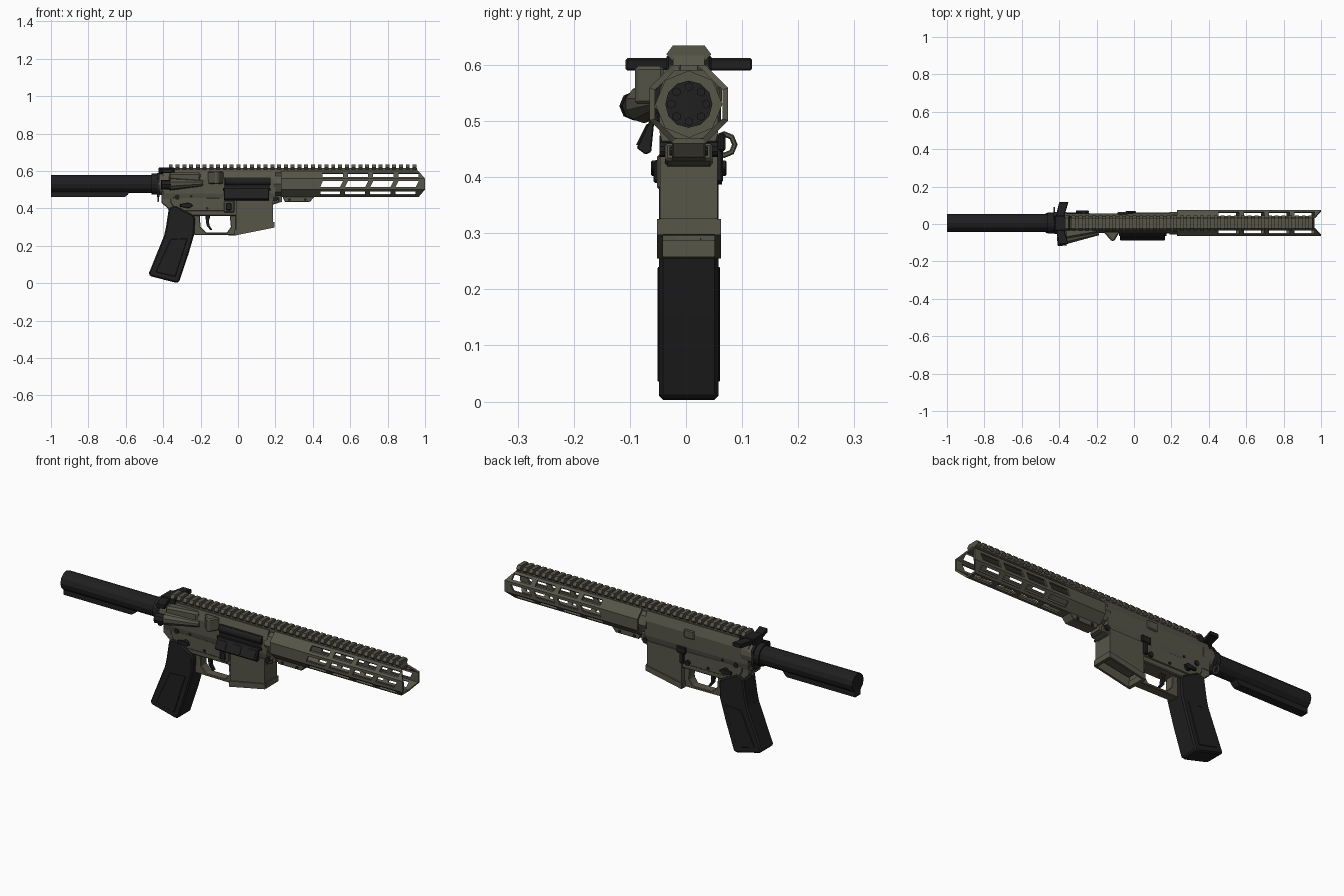
import bpy, bmesh, math
from mathutils import Vector

if "Cube" in bpy.data.objects:
    bpy.data.objects.remove(bpy.data.objects["Cube"], do_unlink=True)

CY = 0.005   # centre plane of the body
AXIS = 0.53  # height of the bore line


def material(name, col):
    m = bpy.data.materials.new(name)
    m.use_nodes = True
    m.diffuse_color = (*col, 1)
    bsdf = m.node_tree.nodes["Principled BSDF"]
    bsdf.inputs["Base Color"].default_value = (*col, 1)
    bsdf.inputs["Roughness"].default_value = 0.7
    return m


OLIVE = material("olive drab", (0.095, 0.092, 0.066))
BLACK = material("matte black", (0.014, 0.014, 0.015))


def finish(name, bm, mat, bevel=0):
    bmesh.ops.recalc_face_normals(bm, faces=bm.faces)
    me = bpy.data.meshes.new(name)
    bm.to_mesh(me)
    bm.free()
    me.materials.append(mat)
    ob = bpy.data.objects.new(name, me)
    bpy.context.collection.objects.link(ob)
    if bevel:
        b = ob.modifiers.new("bevel", "BEVEL")
        b.width, b.segments, b.limit_method = bevel, 1, "ANGLE"
    return ob


def extrude(name, pts, a, b, mat, plane="xz", bevel=0):
    """Extrude a 2D outline between a and b along the axis missing from plane."""
    place = {"xz": lambda p, d: (p[0], d, p[1]),
             "yz": lambda p, d: (d, p[0], p[1]),
             "xy": lambda p, d: (p[0], p[1], d)}[plane]
    bm = bmesh.new()
    rings = [[bm.verts.new(place(p, d)) for p in pts] for d in (a, b)]
    for r in rings:
        bm.faces.new(r)
    for i in range(len(pts)):
        j = (i + 1) % len(pts)
        bm.faces.new((rings[0][i], rings[0][j], rings[1][j], rings[1][i]))
    return finish(name, bm, mat, bevel)


def slab(name, pts, half, mat, bevel=0):
    return extrude(name, pts, CY - half, CY + half, mat, "xz", bevel)


def box(name, x, y, z, mat, bevel=0):
    pts = [(x[0], z[0]), (x[1], z[0]), (x[1], z[1]), (x[0], z[1])]
    return extrude(name, pts, y[0], y[1], mat, "xz", bevel)


def rod(name, p, q, r1, mat, r2=None, n=12):
    """Cylinder or cone between two points."""
    p, q = Vector(p), Vector(q)
    bm = bmesh.new()
    bmesh.ops.create_cone(bm, cap_ends=True, segments=n, radius1=r1,
                          radius2=r1 if r2 is None else r2, depth=(q - p).length)
    rot = (q - p).to_track_quat("Z", "Y").to_matrix().to_4x4()
    bmesh.ops.rotate(bm, verts=bm.verts, cent=(0, 0, 0), matrix=rot.to_3x3())
    bmesh.ops.translate(bm, verts=bm.verts, vec=(p + q) / 2)
    return finish(name, bm, mat)


# Handguard: octagonal shell with rows of slots left open
def handguard():
    bm = bmesh.new()
    R = 0.07 / math.cos(math.pi / 8)
    corners = [Vector((math.cos(a), math.sin(a))) * R
               for a in (math.pi / 8 + k * math.pi / 4 for k in range(8))]
    loop = [(corners[k].lerp(corners[(k + 1) % 8], t))
            for k in range(8) for t in (0, 0.24, 0.76)]
    xs = [0.23, 0.44]
    for i in range(4):
        s = 0.445 + i * 0.135
        xs += [s, s + 0.108]
    xs.append(1.0)
    rows = []
    for i, x in enumerate(xs):
        row = []
        for k, p in enumerate(loop):
            dx = 0
            if i == len(xs) - 1:
                dx = -0.035 * max(0, (abs(p.y) - 0.029) / 0.041)
            elif i > 1 and k % 3:
                dx = 0.008 if p.y > 0 else -0.008
            row.append(bm.verts.new((x + dx, CY + p.x, AXIS + p.y)))
        rows.append(row)
    n = len(loop)
    for i in range(len(xs) - 1):
        for k in range(n):
            slot = k % 3 == 1 and i >= 2 and i % 2 == 0 and i < len(xs) - 2
            if slot and k // 3 != 1:
                continue
            j = (k + 1) % n
            bm.faces.new((rows[i][k], rows[i + 1][k], rows[i + 1][j], rows[i][j]))
    ob = finish("handguard", bm, OLIVE)
    s = ob.modifiers.new("wall", "SOLIDIFY")
    s.thickness, s.offset = 0.010, -1


handguard()

# Top rail with teeth
slab("rail_base", [(-0.37, 0.59), (0.965, 0.59), (0.955, 0.617), (-0.37, 0.617)], 0.028, OLIVE)
tooth = [(-.03, .608), (.03, .608), (.04, .619), (.028, .635), (-.028, .635), (-.04, .619)]
tooth = [(CY + y, z) for y, z in tooth]
for i in range(37):
    x = -0.37 + i * 0.0362
    extrude("rail_tooth", tooth, x, x + 0.021, OLIVE, "yz")

# Upper receiver
upper = [(-.045, .45), (.045, .45), (.052, .48), (.052, .555), (.034, .6),
         (-.034, .6), (-.052, .555), (-.052, .48)]
extrude("upper_receiver", [(CY + y, z) for y, z in upper], -0.4, 0.2, OLIVE, "yz")
rod("barrel_nut", (0.19, CY, AXIS), (0.25, CY, AXIS), 0.06, OLIVE, n=8)
rod("bore_disc", (0.25, CY, AXIS), (0.254, CY, AXIS), 0.042, BLACK)
for i in range(8):
    a = i * math.pi / 4
    y, z = CY + 0.031 * math.cos(a), AXIS + 0.031 * math.sin(a)
    rod("bore_lug", (0.25, y, z), (0.262, y, z), 0.008, BLACK, n=6)
slab("upper_front_lug", [(0.18, .42), (.235, .435), (.235, .47), (.18, .47)], 0.03, OLIVE)

# Forward assist and case deflector on the right
rod("assist_housing", (-0.365, -0.075, 0.53), (-0.19, -0.045, 0.535), 0.034, OLIVE, 0.016, 10)
extrude("assist_web", [(-.37, .0), (-.37, -.08), (-.2, -.05), (-.2, 0)], .52, .592, OLIVE, "xy", 0.01)
rod("assist_button", (-0.41, -0.093, 0.527), (-0.362, -0.088, 0.527), 0.026, BLACK, n=8)
extrude("case_deflector", [(-.165, -.04), (-.12, -.092), (-.105, -.09), (-.075, -.04)],
        0.53, 0.598, OLIVE, "xy", 0.006)

# Ejection port and its open cover
box("ejection_port", (-.075, .17), (-.05, -.04), (.50, .565), BLACK)
rod("bolt_carrier", (-.07, -.04, .545), (.175, -.04, .545), .022, BLACK)
rod("cover_hinge", (-.08, -.056, .503), (.175, -.056, .503), .007, BLACK, n=8)
extrude("port_cover", [(-.056, .505), (-.063, .505), (-.088, .452), (-.072, .440), (-.062, .445)],
        -.075, .165, BLACK, "yz", 0.002)
for x in (-.065, .02, .105):
    extrude("cover_rib", [(-.064, .495), (-.070, .495), (-.089, .458), (-.08, .455)],
            x, x + .05, BLACK, "yz")
box("left_scallop", (-.09, -.03), (.052, .064), (.53, .575), OLIVE, 0.005)

# Charging handle
box("charging_bar", (-.425, -.34), (-.035, .045), (.585, .618), BLACK, 0.004)
for s in (-1, 1):
    y = CY + s * 0.1125
    pts = [(-.375, CY + s * .03), (-.42, CY + s * .03), (-.40, y), (-.35, y), (-.36, CY + s * .08)]
    extrude("charging_wing", pts, .590, .612, BLACK, "xy", 0.003)

# Lower receiver
slab("lower_receiver", [(-.41, .49), (-.41, .43), (-.375, .40), (-.36, .36), (-.01, .36),
                        (.0, .30), (.18, .33), (.185, .42), (.22, .43), (.22, .46), (.0, .47)],
     0.042, OLIVE, 0.004)
rod("rear_ring", (-.425, CY, AXIS), (-.36, CY, AXIS), .058, OLIVE, n=16)
slab("receiver_side", [(-.36, .46), (-.36, .43), (-.33, .385), (-.02, .385), (-.02, .455)],
     0.047, OLIVE, 0.003)

# Magazine well, hollow from below
well = slab("magazine_well", [(-.012, .45), (-.012, .257), (.187, .298), (.187, .45)], 0.051, OLIVE)
bm = bmesh.new()
bm.from_mesh(well.data)
bm.faces.ensure_lookup_table()
bottom = min(bm.faces, key=lambda f: f.calc_center_median().z)
bmesh.ops.inset_region(bm, faces=[bottom], thickness=0.01)
bmesh.ops.translate(bm, verts=bottom.verts, vec=(0, 0, 0.14))
bm.to_mesh(well.data)
bm.free()
for s in (-1, 1):
    extrude("well_lip", [(-.016, .255), (.192, .297), (.192, .325), (-.016, .285)],
            CY + s * .046, CY + s * .057, OLIVE)
slab("well_front_lip", [(.18, .296), (.194, .298), (.194, .327), (.18, .325)], 0.05, OLIVE)
slab("well_rear_lip", [(-.018, .255), (-.005, .258), (-.005, .288), (-.018, .286)], 0.05, OLIVE)

# Trigger and its guard
slab("trigger_guard", [(-.235, .258), (-.01, .256), (-.01, .37), (-.045, .37), (-.038, .30),
                       (-.06, .270), (-.17, .270), (-.2, .30), (-.205, .37), (-.235, .37)],
     0.024, OLIVE, 0.003)
slab("trigger", [(-.175, .37), (-.145, .37), (-.155, .335), (-.153, .31), (-.138, .286),
                 (-.148, .284), (-.168, .308), (-.172, .335)], 0.010, BLACK, 0.002)

# Pistol grip with side panels
slab("pistol_grip", [(-.37, .40), (-.335, .415), (-.24, .365), (-.23, .345), (-.233, .265),
                     (-.265, .155), (-.315, .006), (-.335, .003), (-.47, .038), (-.478, .05),
                     (-.395, .255), (-.385, .30)], 0.053, BLACK, 0.018)
for s in (-1, 1):
    extrude("grip_panel", [(-.36, .235), (-.27, .24), (-.335, .035), (-.44, .06)],
            CY + s * .050, CY + s * .056, BLACK, bevel=0.002)

# Buffer tube with lower rail, nut and end plate
rod("buffer_tube", (-1, CY, AXIS), (-.41, CY, AXIS), .048, BLACK, n=12)
slab("tube_rail", [(-1, .461), (-.605, .461), (-.59, .472), (-.575, .495), (-1, .495)], .022, BLACK)
rod("castle_nut", (-.462, CY, AXIS), (-.432, CY, AXIS), .056, BLACK, n=16)
extrude("end_plate", [(-.04, .46), (.05, .46), (.062, .5), (.062, .56), (.04, .59),
                      (-.03, .59), (-.052, .56), (-.052, .5)], -.434, -.42, BLACK, "yz")

# Sling loop
bpy.ops.mesh.primitive_torus_add(location=(-.427, .068, .458), rotation=(0, math.pi / 2, 0),
                                 major_radius=.019, minor_radius=.005,
                                 major_segments=8, minor_segments=6)
bpy.context.object.name = "sling_loop"
bpy.context.object.data.materials.append(OLIVE)

# Pins and selector levers on both sides
for x, z, r in ((-.325, .46, .014), (-.25, .465, .007), (-.165, .40, .007), (.2, .45, .014)):
    rod("cross_pin", (x, CY - .052, z), (x, CY + .052, z), r, BLACK, n=10)
for s in (-1, 1):
    y = CY + s * .045
    rod("selector_hub", (-.27, y, .415), (-.27, y + s * .014, .415), .016, BLACK)
    extrude("selector_lever", [(-.31, .408), (-.26, .402), (-.24, .415), (-.26, .43), (-.31, .423)],
            y + s * .010, y + s * .022, BLACK, bevel=0.002)

# Magazine release and bolt catch
box("release_button", (-.065, -.035), (-.058, -.04), (.39, .428), BLACK, 0.003)
box("release_fence", (-.075, -.022), (-.052, -.04), (.378, .44), OLIVE, 0.004)
rod("release_lever", (-.05, .045, .40), (-.05, .064, .40), .013, BLACK, n=8)
box("bolt_catch", (-.03, -.005), (.05, .066), (.39, .475), BLACK, 0.004)
box("bolt_catch_paddle", (-.045, .01), (.058, .07), (.445, .48), BLACK, 0.004)

# Bracket below the handguard
slab("handguard_clamp", [(.235, .47), (.25, .435), (.385, .435), (.41, .465), (.41, .47)], .03, OLIVE, 0.003)
for x in (.275, .36):
    rod("clamp_screw", (x, CY - .034, .447), (x, CY + .034, .447), .008, BLACK, n=8)
